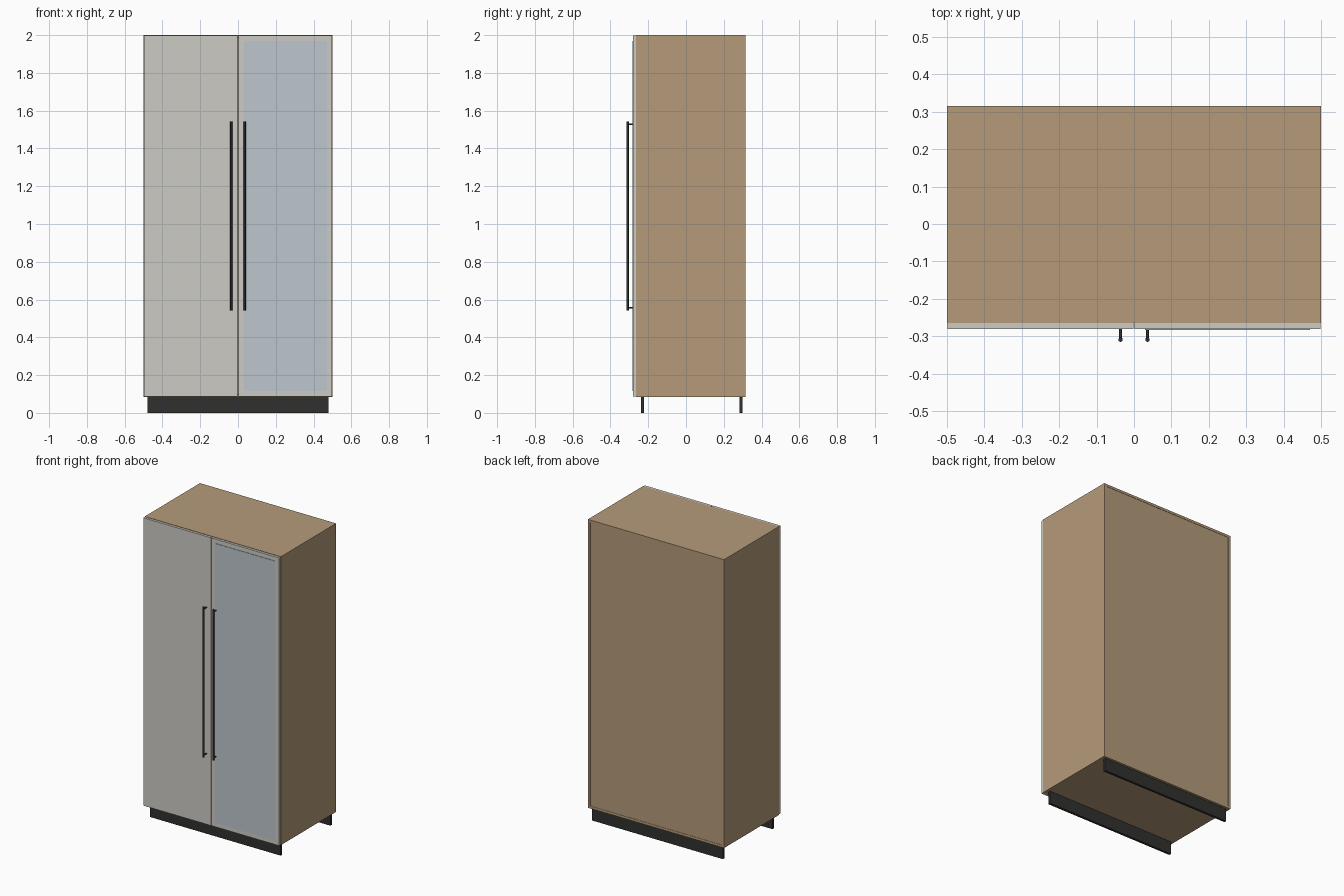
import bpy
import bmesh
from mathutils import Matrix, Vector

if "Cube" in bpy.data.objects:
    bpy.data.objects.remove(bpy.data.objects["Cube"])


def material(name, rgb):
    m = bpy.data.materials.new(name)
    m.diffuse_color = (*rgb, 1)
    m.use_nodes = True
    m.node_tree.nodes["Principled BSDF"].inputs["Base Color"].default_value = m.diffuse_color
    return m


WOOD = material("wood", (0.46, 0.33, 0.195))
FRONT = material("pale_front", (0.61, 0.60, 0.56))
GLASS = material("mirror_glass", (0.51, 0.57, 0.61))
DARK = material("dark", (0.03, 0.03, 0.028))


def finish(name, bm, mat):
    me = bpy.data.meshes.new(name)
    bm.to_mesh(me)
    bm.free()
    me.materials.append(mat)
    ob = bpy.data.objects.new(name, me)
    bpy.context.collection.objects.link(ob)
    return ob


def box(name, lo, hi, mat):
    lo, hi = Vector(lo), Vector(hi)
    bm = bmesh.new()
    bmesh.ops.create_cube(bm, size=1, matrix=Matrix.Translation((lo + hi) / 2)
                          @ Matrix.Diagonal((*(hi - lo), 1)))
    return finish(name, bm, mat)


def add_rod(bm, a, b, r):
    a, b = Vector(a), Vector(b)
    turn = (b - a).to_track_quat('Z', 'Y').to_matrix().to_4x4()
    bmesh.ops.create_cone(bm, cap_ends=True, segments=16, radius1=r, radius2=r,
                          depth=(b - a).length,
                          matrix=Matrix.Translation((a + b) / 2) @ turn)


T = 0.016                      # board thickness
Z0, Z1 = 0.085, 2.0            # carcass bottom and top
Y0, Y1 = -0.264, 0.315         # carcass front and back

# Carcass boards, with the back panel slightly recessed
box("top_panel", (-0.5 + T, Y0, Z1 - T), (0.5 - T, Y1, Z1), WOOD)
box("bottom_panel", (-0.5 + T, Y0, Z0), (0.5 - T, Y1, Z0 + T), WOOD)
box("back_panel", (-0.5 + T, Y1 - 0.007, Z0 + T), (0.5 - T, Y1 - 0.002, Z1 - T), WOOD)

# Plinth boards, front and back
for name, y in (("front_plinth", -0.238), ("back_plinth", 0.283)):
    box(name, (-0.48, y, 0), (0.48, y + T, Z0), DARK)

for side, s in (("left", -1), ("right", 1)):
    # Side panel and door
    xs = sorted((s * (0.5 - T), s * 0.5))
    box(side + "_side_panel", (xs[0], Y0, Z0), (xs[1], Y1, Z1), WOOD)
    xs = sorted((s * 0.002, s * 0.498))
    box(side + "_door", (xs[0], -0.281, Z0 + 0.002), (xs[1], -0.265, Z1 - 0.002), FRONT)

    # Bar handle on two posts
    x = s * 0.036
    bm = bmesh.new()
    add_rod(bm, (x, -0.309, 0.542), (x, -0.309, 1.542), 0.006)
    for z in (0.557, 1.527):
        add_rod(bm, (x, -0.281, z), (x, -0.307, z), 0.004)
    handle = finish(side + "_handle", bm, DARK)
    bpy.ops.object.select_all(action='DESELECT')
    handle.select_set(True)
    bpy.context.view_layer.objects.active = handle
    bpy.ops.object.shade_smooth_by_angle()

# Mirror on the right door
box("mirror", (0.03, -0.284, 0.115), (0.47, -0.281, 1.97), GLASS)
